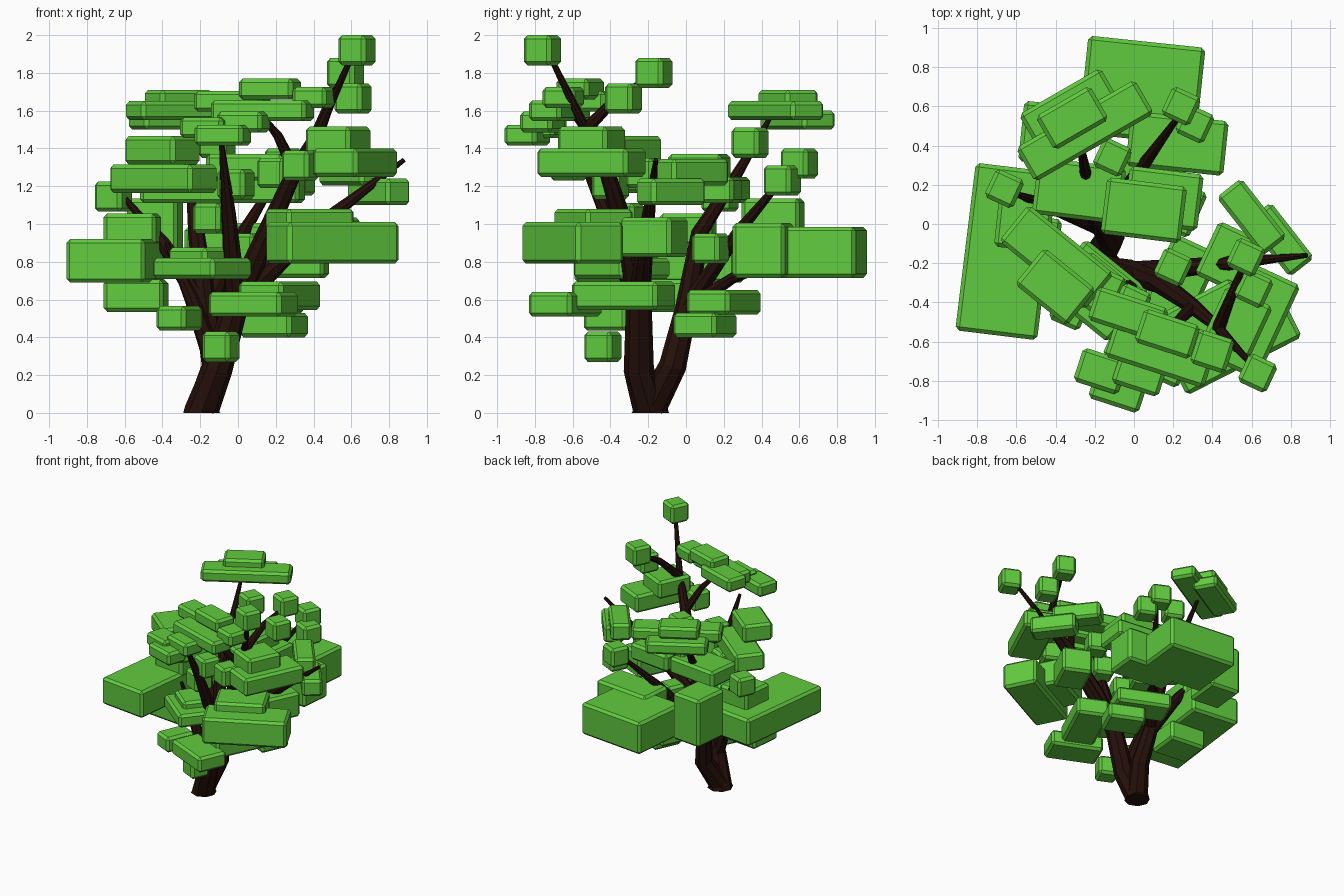
import bpy, bmesh, math
from mathutils import Matrix, Vector

if "Cube" in bpy.data.objects:
    bpy.data.objects.remove(bpy.data.objects["Cube"])


def material(name, color):
    m = bpy.data.materials.new(name)
    m.diffuse_color = (*color, 1)
    m.use_nodes = True
    m.node_tree.nodes["Principled BSDF"].inputs["Base Color"].default_value = m.diffuse_color
    return m


LEAF = material("leaf_green", (0.12, 0.6, 0.05))
BARK = material("dark_bark", (0.018, 0.005, 0.003))


def leaves(name, thick, depth, turn, *blocks):
    """Chamfered boxes sharing thickness, depth and turn; each block is x, y, z, length."""
    for i, (x, y, z, length) in enumerate(blocks):
        bm = bmesh.new()
        bmesh.ops.create_cube(bm, size=1)
        bmesh.ops.scale(bm, vec=(length, depth, thick), verts=bm.verts)
        bmesh.ops.bevel(bm, geom=bm.edges[:], offset=0.02, segments=1, affect='EDGES')
        bmesh.ops.transform(bm, verts=bm.verts, matrix=Matrix.Translation((x, y, z))
                            @ Matrix.Rotation(math.radians(turn), 4, 'Z'))
        me = bpy.data.meshes.new(name)
        bm.to_mesh(me)
        bm.free()
        me.materials.append(LEAF)
        bpy.context.collection.objects.link(bpy.data.objects.new(f"{name}_{i + 1}", me))


def limb(name, pts, r0, r1=0.012):
    """Eight-sided tube tapering from r0 to r1."""
    cu = bpy.data.curves.new(name, 'CURVE')
    cu.dimensions = '3D'
    cu.bevel_depth = 1
    cu.bevel_resolution = 2
    cu.use_fill_caps = True
    sp = cu.splines.new('POLY')
    sp.points.add(len(pts) - 1)
    for i, (p, co) in enumerate(zip(sp.points, pts)):
        p.co = (*co, 1)
        p.radius = r0 + (r1 - r0) * (i / (len(pts) - 1)) ** 1.2
    sp.use_smooth = False
    cu.materials.append(BARK)
    bpy.context.collection.objects.link(bpy.data.objects.new(name, cu))


def branch(name, start, end, r0):
    """Limb bending upward a little between a stem point and its tip."""
    a, b = Vector(start), Vector(end)
    mid = a.lerp(b, 0.5) + Vector((0, 0, 0.04))
    limb(name, [a, mid, b], r0)


# Trunk: two stems rising from one base
base = [(-.19, -.19, 0), (-.19, -.19, .02)]
front = base + [(-.11, -.25, .23), (-.01, -.25, .58), (.13, -.3, .9),
                (.3, -.42, 1.28), (.43, -.53, 1.5), (.63, -.75, 1.95)]
back = base + [(-.12, -.07, .25), (-.17, 0, .55), (-.22, .07, .95),
               (-.25, .28, 1.28), (-.28, .45, 1.57)]
limb("front_stem", front, .1)
limb("back_stem", back, .095)

# Branches leaving the stems
branch("right_branch", front[3], (.88, -.16, 1.34), .06)
branch("front_branch", front[3], (-.09, -.6, 1.46), .06)
branch("left_branch", back[3], (-.62, .16, 1.16), .06)
branch("back_branch", back[3], (.25, .58, 1.32), .05)
branch("low_back_branch", back[3], (.2, .5, .8), .045)
branch("low_left_branch", front[2], (-.38, -.22, .9), .06)
branch("upper_right_twig", front[6], (.57, -.18, 1.78), .035)
branch("upper_left_twig", front[5], (.12, -.6, 1.58), .035)

# Foliage groups: thickness, depth, turn, then x, y, z, length of each block
leaves("back_large_leaf", .27, .5, -6, (.04, .68, .85, .6))
leaves("back_leaves", .29, .28, -6, (.22, .41, .86, .5))
leaves("back_left_leaf", .4, .31, -6, (-.44, .46, .935, .27))
leaves("high_back_leaves", .1, .2, 30,
       (-.25, .475, 1.6, .7), (-.315, .54, 1.66, .32), (-.33, .59, 1.55, .48))
leaves("middle_leaves", .14, .29, -7,
       (-.28, .17, 1.18, .45), (.15, .13, 1.18, .38), (.05, .07, 1.3, .41))
leaves("left_large_leaf", .23, .86, -7, (-.65, -.14, .805, .42))
leaves("left_leaves", .17, .28, -6, (-.56, .01, .97, .28), (-.54, -.1, .62, .32))
leaves("front_left_leaves", .15, .24, -39,
       (-.395, -.17, 1.24, .56), (-.4, -.32, 1.39, .34), (-.2, -.31, .8, .26))
leaves("low_front_left_leaf", .11, .34, -39, (-.19, -.34, .765, .42))
leaves("high_front_leaves", .11, .18, -18,
       (.17, -.56, 1.715, .3), (-.03, -.46, 1.65, .38), (.13, -.67, 1.6, .53),
       (-.17, -.75, 1.51, .24), (.03, -.76, 1.54, .25), (-.08, -.84, 1.47, .27),
       (.4, -.65, 1.67, .19))
leaves("right_twig_leaves", .14, .16, -52, (.6, .035, 1.275, .38), (.745, -.08, 1.17, .36))
leaves("right_leaves", .15, .26, 65,
       (.62, -.5, 1.325, .53), (.53, -.5, 1.44, .29), (.22, -.33, .62, .5))
leaves("right_inner_leaf", .21, .24, 65, (.48, -.17, .93, .3))
leaves("right_large_leaves", .22, .28, 27, (.5, -.6, .9, .66), (.38, -.49, .97, .4))
leaves("low_leaves", .13, .25, -24,
       (.1, .2, .585, .44), (.19, .1, .465, .3), (-.31, -.4, .5, .17), (.08, -.64, .575, .42))

# Small cubes at the twig ends
CUBE = .16
tips = [(.63, -.76, 1.92), (.61, -.33, 1.665), (.57, -.17, 1.8), (.24, .6, 1.32),
        (.31, .51, 1.23), (-.11, .34, 1.43), (-.66, .18, 1.145), (.2, -.22, 1.27),
        (.33, -.62, 1.31), (-.01, -.4, 1.21), (-.14, -.32, 1.03), (.04, .13, .87),
        (-.09, -.44, .35)]
leaves("leaf_tip", CUBE, CUBE, -25, *[(*t, CUBE) for t in tips])
